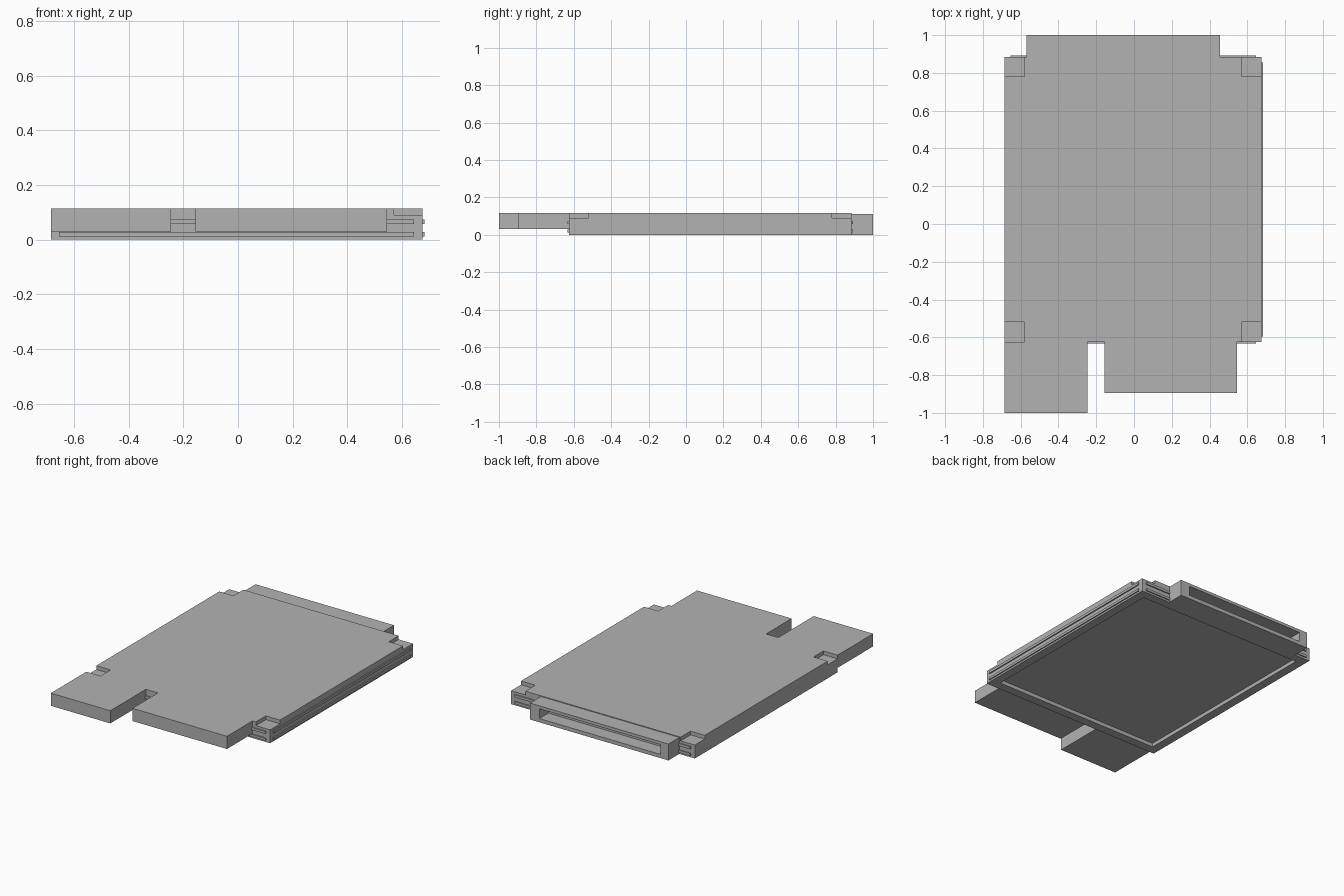
import bpy
import bmesh
from mathutils import Vector

cube = bpy.data.objects.get("Cube")
if cube:
    bpy.data.objects.remove(cube, do_unlink=True)

grey = bpy.data.materials.new("plain grey")
grey.use_nodes = True
COLOUR = (0.45, 0.45, 0.45, 1)
grey.diffuse_color = COLOUR
grey.node_tree.nodes["Principled BSDF"].inputs["Base Color"].default_value = COLOUR


def boxes(name, *spans):
    """One object made of boxes, each given as (x range, y range, z range)."""
    bm = bmesh.new()
    for span in spans:
        lo, hi = (Vector(corner) for corner in zip(*span))
        for v in bmesh.ops.create_cube(bm, size=1)["verts"]:
            v.co = (lo + hi) / 2 + v.co * (hi - lo)
    mesh = bpy.data.meshes.new(name)
    bm.to_mesh(mesh)
    bm.free()
    mesh.materials.append(grey)
    ob = bpy.data.objects.new(name, mesh)
    bpy.context.collection.objects.link(ob)
    return ob


def cut(ob, *spans):
    """Subtract boxes from an object."""
    cutter = boxes(ob.name + "_cutter", *spans)
    cutter.hide_render = True
    mod = ob.modifiers.new("cut", "BOOLEAN")
    mod.operation = "DIFFERENCE"
    mod.solver = "EXACT"
    mod.object = cutter
    bpy.context.view_layer.objects.active = ob
    bpy.ops.object.modifier_apply(modifier=mod.name)
    bpy.data.objects.remove(cutter, do_unlink=True)


LEFT, RIGHT = -0.685, 0.675
FRONT, BACK = -0.625, 0.885
TOP, TAB_BASE = 0.115, 0.03
NOTCH, RIM, OVER = 0.105, 0.06, 0.05

# Main slab with four shallow corner notches and a recessed underside
slab = boxes("main_slab", ((LEFT, RIGHT), (FRONT, BACK), (0, TOP)))
notches = [(x, y, (0.09, TOP + OVER))
           for x in ((LEFT - OVER, LEFT + NOTCH), (RIGHT - NOTCH, RIGHT + OVER))
           for y in ((FRONT - OVER, FRONT + NOTCH), (BACK - NOTCH, BACK + OVER))]
recess = ((LEFT + RIM, RIGHT - RIM), (FRONT + RIM, BACK - RIM), (-OVER, 0.025))
cut(slab, recess, *notches)

# Two tabs reaching out at the front
boxes("long_front_tab", ((LEFT, -0.245), (-1, FRONT), (TAB_BASE, TOP)))
boxes("wide_front_tab", ((-0.155, 0.545), (-0.895, FRONT), (TAB_BASE, TOP)))

# Hollow connector housing at the back
housing = boxes("back_housing", ((-0.57, 0.455), (BACK, 1), (0, 0.11)))
cut(housing, ((-0.51, 0.385), (0.905, 1 + OVER), (0.025, 0.09)))

# Thin raised ribs on the front, back and +x sides
PROUD = 0.008
for level, z in (("lower", (0.012, 0.028)), ("upper", (0.057, 0.074))):
    along_x = (LEFT + 0.03, RIGHT - 0.03)
    along_y = (FRONT + 0.03, BACK - 0.03)
    boxes(level + "_front_rib", (along_x, (FRONT - PROUD, FRONT), z))
    boxes(level + "_back_rib", (along_x, (BACK, BACK + PROUD), z))
    boxes(level + "_side_rib", ((RIGHT, RIGHT + PROUD), along_y, z))
